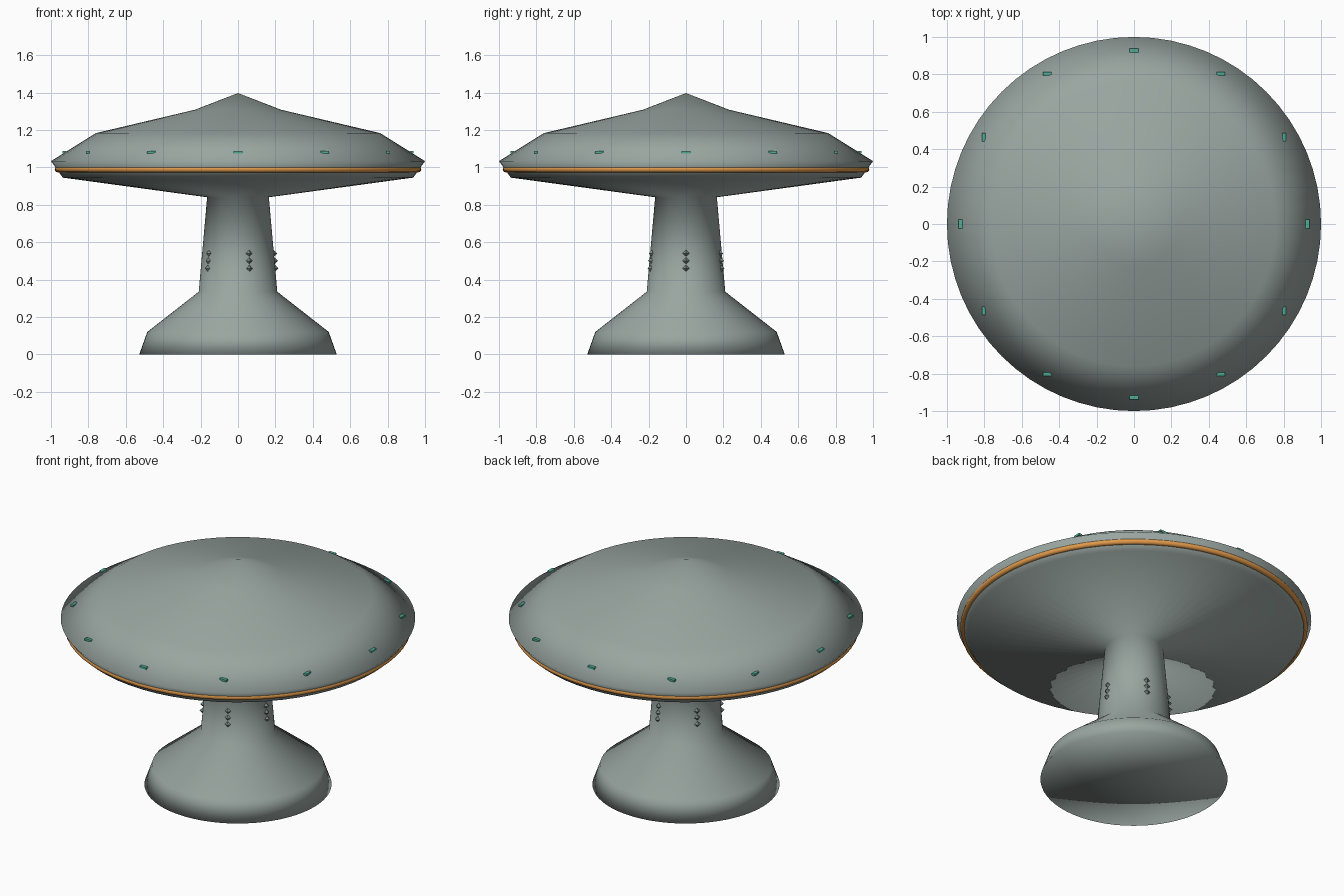
import bpy, bmesh
from math import sin, cos, pi, radians
from mathutils import Matrix, Vector

if "Cube" in bpy.data.objects:
    bpy.data.objects.remove(bpy.data.objects["Cube"], do_unlink=True)


def material(name, rgb):
    m = bpy.data.materials.new(name)
    m.use_nodes = True
    m.diffuse_color = (*rgb, 1)
    m.node_tree.nodes["Principled BSDF"].inputs["Base Color"].default_value = (*rgb, 1)
    return m


hull_grey = material("hull grey", (0.32, 0.38, 0.355))
trim_orange = material("trim orange", (0.75, 0.32, 0.07))
window_teal = material("window teal", (0.08, 0.42, 0.30))
stud_grey = material("stud grey", (0.20, 0.26, 0.24))


def finish(name, bm, mat, smooth=False):
    bmesh.ops.recalc_face_normals(bm, faces=bm.faces)
    mesh = bpy.data.meshes.new(name)
    bm.to_mesh(mesh)
    bm.free()
    mesh.materials.append(mat)
    for p in mesh.polygons:
        p.use_smooth = smooth
    obj = bpy.data.objects.new(name, mesh)
    bpy.context.collection.objects.link(obj)
    return obj


def lathe(name, profile, mat, segments=64, closed=False):
    """Spin an (r, z) profile around the vertical axis."""
    bm = bmesh.new()
    verts = [bm.verts.new((r, 0, z)) for r, z in profile]
    edges = [bm.edges.new(pair) for pair in zip(verts, verts[1:])]
    if closed:
        edges.append(bm.edges.new((verts[-1], verts[0])))
    bmesh.ops.spin(bm, geom=verts + edges, cent=(0, 0, 0), axis=(0, 0, 1),
                   angle=2 * pi, steps=segments, use_merge=True)
    bmesh.ops.remove_doubles(bm, verts=bm.verts, dist=1e-4)
    return finish(name, bm, mat, smooth=True)


# Saucer cap, stem and flared foot as one turned body
lathe("saucer_body", [(0, 0), (0.528, 0), (0.485, 0.12), (0.21, 0.335),
                      (0.165, 0.84), (0.937, 0.945), (1.0, 1.033),
                      (0.76, 1.183), (0.23, 1.308), (0, 1.397)], hull_grey)

# Orange trim ring under the rim
ring = [(0.963 + 0.017 * cos(a), 0.99 + 0.017 * sin(a))
        for a in (i * pi / 6 for i in range(12))]
lathe("trim_ring", ring, trim_orange, closed=True)

# Square-set windows half sunk into the cap
bm = bmesh.new()
for i in range(12):
    a = radians(30 * i)
    faces_x = abs(cos(a)) > abs(sin(a))
    size = (0.02, 0.046, 0.012) if faces_x else (0.046, 0.02, 0.012)
    place = Matrix.Translation((0.927 * cos(a), 0.927 * sin(a), 1.08))
    bmesh.ops.create_cube(bm, size=1, matrix=place @ Matrix.Diagonal((*size, 1)))
finish("windows", bm, window_teal)

# Five columns of small studs around the stem
bm = bmesh.new()
for i in range(5):
    a = radians(72 * i)
    for z in (0.46, 0.5, 0.54):
        r = 0.21 - 0.045 * (z - 0.335) / 0.505
        place = Matrix.Translation(Vector((r * cos(a), r * sin(a), z)))
        bmesh.ops.create_uvsphere(bm, u_segments=4, v_segments=2, radius=0.018,
                                  matrix=place @ Matrix.Rotation(a, 4, "Z"))
finish("stem_studs", bm, stud_grey)
